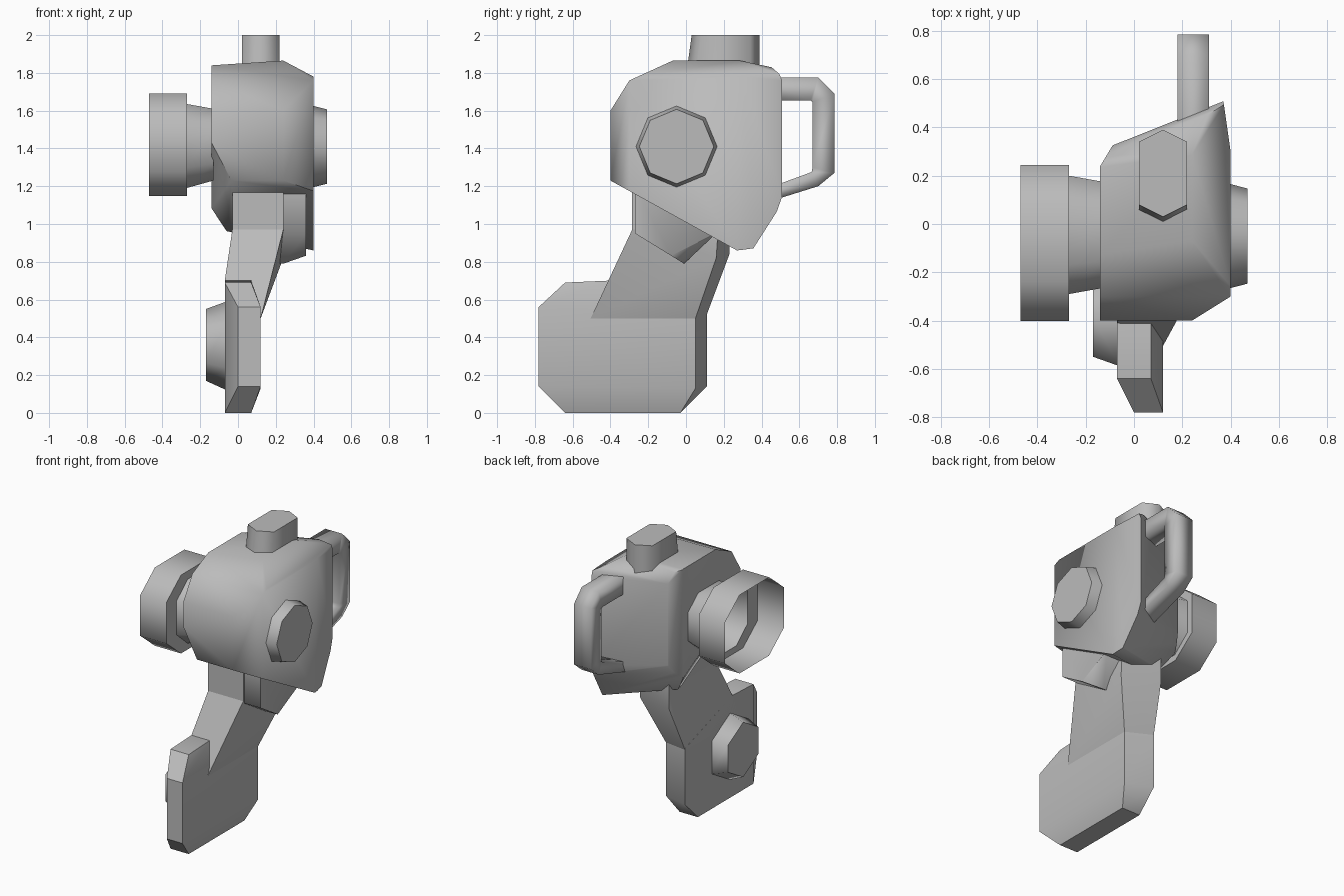
import bpy, bmesh
from math import radians, cos, sin, pi
from mathutils import Vector

cube = bpy.data.objects.get("Cube")
if cube:
    bpy.data.objects.remove(cube, do_unlink=True)

grey = bpy.data.materials.new("plain_grey")
grey.use_nodes = True
grey.diffuse_color = (0.5, 0.5, 0.5, 1)
grey.node_tree.nodes["Principled BSDF"].inputs["Base Color"].default_value = (0.5, 0.5, 0.5, 1)


def finish(name, bm, angle):
    bmesh.ops.recalc_face_normals(bm, faces=bm.faces[:])
    mesh = bpy.data.meshes.new(name)
    bm.to_mesh(mesh)
    bm.free()
    obj = bpy.data.objects.new(name, mesh)
    bpy.context.collection.objects.link(obj)
    mesh.materials.append(grey)
    bpy.ops.object.select_all(action='DESELECT')
    obj.select_set(True)
    bpy.context.view_layer.objects.active = obj
    bpy.ops.object.shade_smooth_by_angle(angle=radians(angle))


def wrap(bm):
    """Close the shape as a convex solid with clean flat faces."""
    res = bmesh.ops.convex_hull(bm, input=bm.verts[:])
    junk = {v for v in res["geom_interior"] + res["geom_unused"]
            if isinstance(v, bmesh.types.BMVert) and v.is_valid}
    bmesh.ops.delete(bm, geom=list(junk), context='VERTS')
    bmesh.ops.dissolve_limit(bm, angle_limit=radians(2), verts=bm.verts[:], edges=bm.edges[:])


def solid(name, points, cuts=(), angle=35):
    """Convex solid around points, trimmed by (point, outward normal) planes."""
    bm = bmesh.new()
    for p in points:
        bm.verts.new(p)
    wrap(bm)
    for co, no in cuts:
        bmesh.ops.bisect_plane(bm, geom=bm.verts[:] + bm.edges[:] + bm.faces[:],
                               plane_co=co, plane_no=Vector(no).normalized(), clear_outer=True)
        wrap(bm)
    finish(name, bm, angle)


def section(profile, x):
    return [(x, y, z) for y, z in profile]


def ring(n, x, y, z, r, turn=0):
    return [(x, y + r * cos(turn + i * 2 * pi / n), z + r * sin(turn + i * 2 * pi / n))
            for i in range(n)]


def cut_box(x, y, z, ry, rz):
    """Rectangle outline with its corners cut off."""
    a, b = ry * .5, rz * .52
    return [(x, y + dy, z + dz) for dy, dz in (
        (ry, -b), (ry, b), (a, rz), (-a, rz), (-ry, b), (-ry, -b), (-a, -rz), (a, -rz))]


def loft(name, loops, angle):
    """Open shell through matching closed loops of points."""
    bm = bmesh.new()
    loops = [[bm.verts.new(p) for p in loop] for loop in loops]
    for a, b in zip(loops, loops[1:]):
        for i in range(len(a)):
            j = (i + 1) % len(a)
            bm.faces.new((a[i], a[j], b[j], b[i]))
    finish(name, bm, angle)


# Head: side profile, shallower towards the cup side, trimmed on its corners
front = [(-.40, 1.23), (-.40, 1.60), (-.30, 1.76), (-.07, 1.865)]
back = [(.35, 1.865), (.49, 1.83), (.52, 1.76), (.52, 1.14), (.49, 1.06), (.36, .87), (.27, .86)]
lift = [0, 0, 0, .06, .08, .11, .12]
short_back = [(y - .215, z + up) for (y, z), up in zip(back, lift)]
solid("head", section(front + back, .40) + section(front + short_back, -.14), [
    ((.40, .30, 0), (.21, .03, 0)),
    ((-.14, .24, 0), (-.10, .06, 0)),
    ((.24, -.40, 0), (.10, -.16, 0)),
    ((.24, 0, 1.865), (-.025, 0, .38)),
    ((.24, 0, 1.865), (.085, 0, .16)),
    ((-.14, -.40, 1.43), (-.127, -.037, -.067)),
], 63)

# Top cap
cap = [(.12, .39), (.22, .34), (.22, .08), (.12, .03), (.02, .08), (.02, .34)]
solid("top_cap", [(x, y, 2) for x, y in cap]
      + [(x, y - (.03 if y < .2 else 0), 1.78) for x, y in cap], angle=68)

# Side knobs
solid("head_knob", ring(8, .36, -.05, 1.41, .225) + ring(8, .47, -.05, 1.41, .197), angle=55)
solid("foot_knob", ring(6, -.06, -.385, .355, .235, pi / 6)
      + ring(6, -.17, -.385, .36, .19, pi / 6), angle=65)

# Hollow side cup with its neck
loft("side_cup", [
    cut_box(-.13, -.045, 1.42, .22, .19),
    cut_box(-.27, -.045, 1.413, .245, .222),
    cut_box(-.27, -.078, 1.42, .323, .272),
    cut_box(-.47, -.078, 1.42, .323, .272),
], 55)

# Rear handle: outer and inner edge of each bend
bends = [((.38, 1.775), (.38, 1.655)), ((.70, 1.775), (.66, 1.655)), ((.785, 1.69), (.67, 1.645)),
         ((.785, 1.27), (.67, 1.30)), ((.70, 1.20), (.665, 1.275)), ((.38, 1.10), (.38, 1.17))]
loft("rear_handle", [[(.18, *o), (.31, *o), (.31, *i), (.18, *i)] for o, i in bends], 100)

# Collar under the head
collar = [(-.27, 1.20), (-.27, .95), (-.01, .79), (.16, .95), (.12, 1.15)]
solid("collar", section(collar, 0) + section(collar, .36),
      [((.24, -.01, .79), (.07, .055, -.11))], 62)

# Arm: leaning lower part, then a straight part up into the head
knee = [(-.03, -.285, .97), (.24, -.285, .97), (.24, .17, .97), (-.03, .23, .97)]
solid("arm_lower", knee + [
    (-.07, -.505, .50), (.12, -.505, .50), (.12, .05, .50), (-.07, .11, .52),
    (-.07, -.41, .70), (.24, .16, .82), (-.03, .23, .84)])
solid("arm_upper", knee + [(x, y, 1.25 if y < 0 else 1.1) for x, y, z in knee])

# Foot plate with chamfered rim
foot = [(x + dx, y, z) for y, z, x, w in (
    (-.64, .69, -.07, .14), (-.78, .56, 0, .12), (-.78, .14, 0, .12),
    (-.64, 0, -.07, .14), (-.03, 0, -.07, .14), (-.41, .70, -.07, .14)) for dx in (0, w)]
solid("foot", foot + [(.12, .05, z) for z in (.13, .50)] + [(-.07, .11, z) for z in (.14, .53)])
